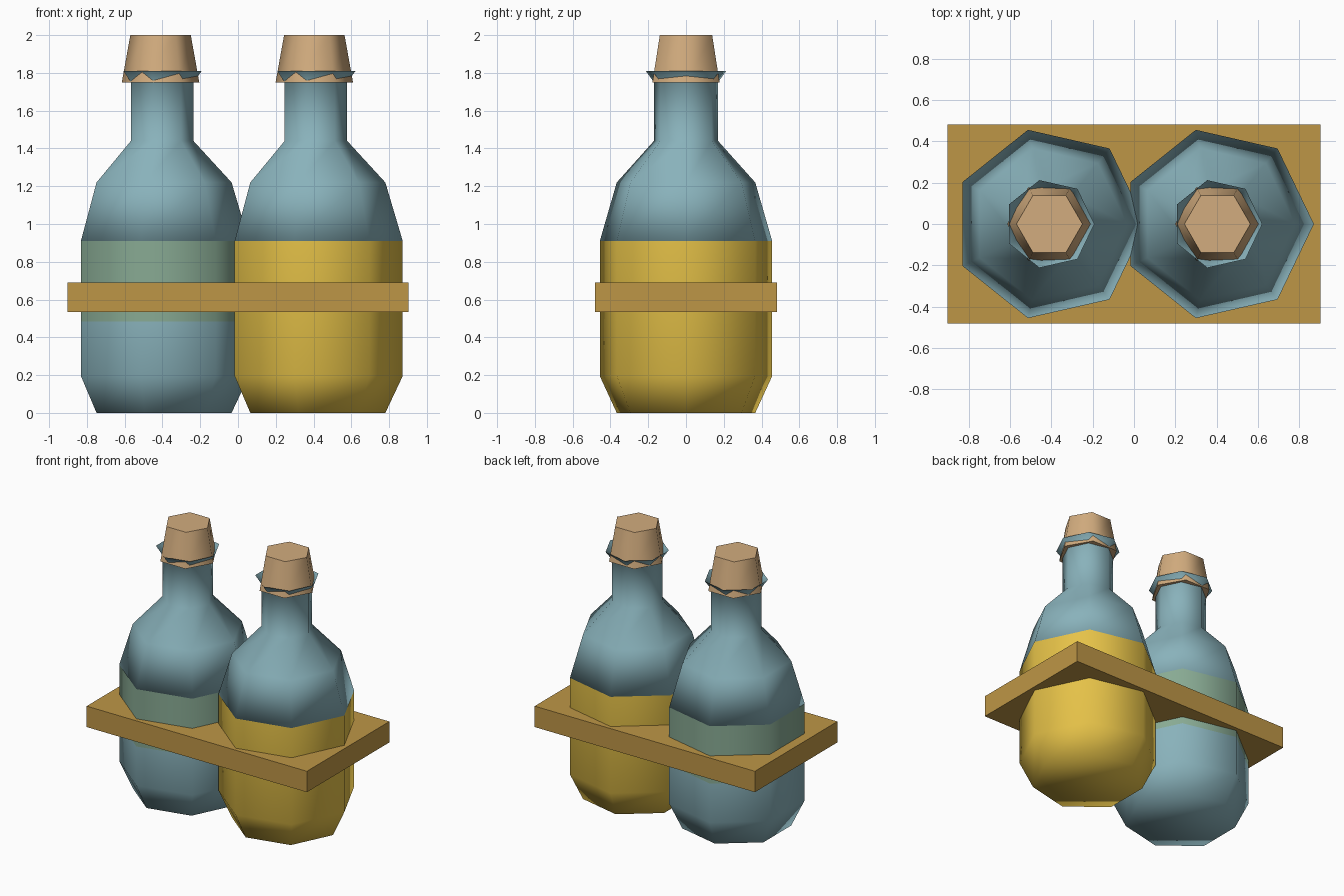
import bpy, bmesh, math

cube = bpy.data.objects.get("Cube")
if cube:
    bpy.data.objects.remove(cube, do_unlink=True)


def material(name, rgb):
    m = bpy.data.materials.new(name)
    m.use_nodes = True
    m.diffuse_color = (*rgb, 1)
    m.node_tree.nodes["Principled BSDF"].inputs["Base Color"].default_value = (*rgb, 1)
    return m


glass = material("blue glass", (0.25, 0.445, 0.497))
yellow = material("yellow liquid", (0.79, 0.54, 0.065))
green = material("green liquid", (0.246, 0.402, 0.292))
cork = material("cork", (0.645, 0.413, 0.209))
wood = material("wood", (0.515, 0.305, 0.061))


def lathe(name, x, sides, profile, mats, cap_top=False, split=None):
    """Stack of polygon rings (radius, height), closed at the bottom."""
    bm = bmesh.new()
    rings = []
    for r, z in profile:
        angles = [math.tau * i / sides for i in range(sides)]
        rings.append([bm.verts.new((r * math.cos(a), r * math.sin(a), z)) for a in angles])
    for low, high in zip(rings, rings[1:]):
        for i in range(sides):
            j = (i + 1) % sides
            bm.faces.new((low[i], low[j], high[j], high[i]))
    bm.faces.new(rings[0][::-1])
    if cap_top:
        bm.faces.new(rings[-1])
    for f in bm.faces:
        f.smooth = True
        # second colour above the split height
        if split and f.calc_center_median().z > split:
            f.material_index = 1
    mesh = bpy.data.meshes.new(name)
    bm.to_mesh(mesh)
    bm.free()
    for m in mats:
        mesh.materials.append(m)
    ob = bpy.data.objects.new(name, mesh)
    ob.location.x = x
    bpy.context.collection.objects.link(ob)
    return ob


def bottle(side, x, mats, split=None):
    # filled lower body
    body = [(0.376, 0), (0.468, 0.195), (0.468, 0.91)]
    if split:
        body.insert(2, (0.468, split))
    lathe(side + "_bottle_body", x, 7, body, mats, split=split)
    # shoulder, neck and flared lip
    lathe(side + "_bottle_neck", x, 7,
          [(0.468, 0.91), (0.376, 1.22), (0.174, 1.44), (0.174, 1.75), (0.218, 1.81)], [glass])
    # tapered stopper with flat ends
    stopper = lathe(side + "_stopper", x, 6, [(0.205, 1.75), (0.16, 2.0)], [cork], cap_top=True)
    bpy.ops.object.select_all(action='DESELECT')
    stopper.select_set(True)
    bpy.context.view_layer.objects.active = stopper
    bpy.ops.object.shade_smooth_by_angle(angle=math.radians(70))


bottle("left", 0.404, [yellow])
bottle("right", -0.41, [glass, green], split=0.485)

# shelf board around both bottles
bpy.ops.mesh.primitive_cube_add(size=1, location=(0, 0, 0.6125))
shelf = bpy.context.object
shelf.name = "shelf"
shelf.scale = (1.806, 0.966, 0.155)
shelf.data.materials.append(wood)
